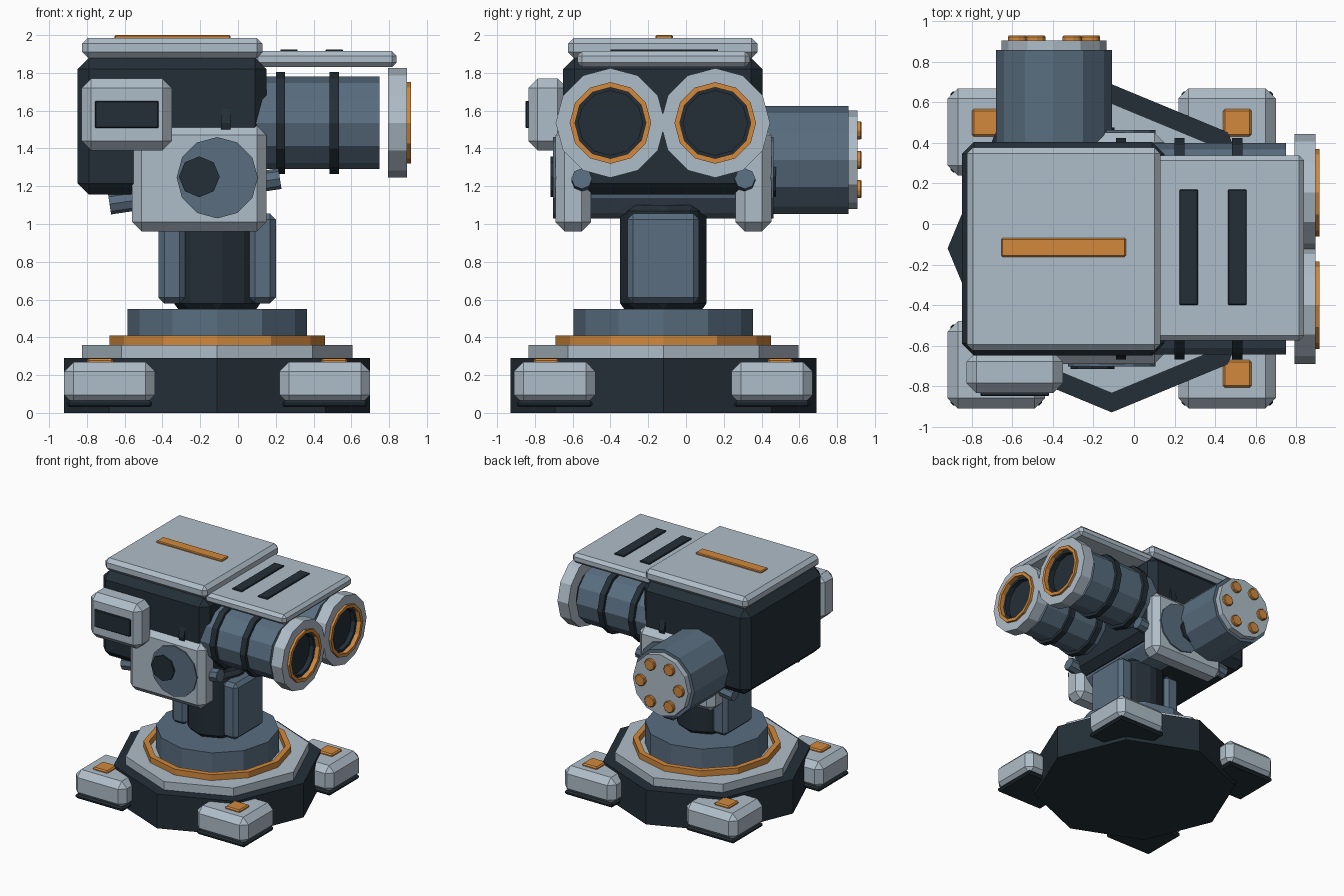
import bpy, bmesh, math
from mathutils import Vector, Matrix

if "Cube" in bpy.data.objects:
    bpy.data.objects.remove(bpy.data.objects["Cube"])

CX, CY = -0.11, -0.12   # vertical axis of the mount


def colour(name, rgb):
    m = bpy.data.materials.new(name)
    m.diffuse_color = (*rgb, 1)
    m.use_nodes = True
    m.node_tree.nodes["Principled BSDF"].inputs["Base Color"].default_value = m.diffuse_color
    return m


LIGHT = colour("light_grey", (0.43, 0.51, 0.58))
SLATE = colour("slate_blue", (0.100, 0.155, 0.215))
DARK = colour("dark_navy", (0.017, 0.028, 0.038))
ORANGE = colour("orange", (0.64, 0.25, 0.046))


def finish(name, bm, mat, bevel=0):
    bmesh.ops.recalc_face_normals(bm, faces=bm.faces)
    me = bpy.data.meshes.new(name)
    bm.to_mesh(me)
    bm.free()
    me.materials.append(mat)
    ob = bpy.data.objects.new(name, me)
    bpy.context.collection.objects.link(ob)
    if bevel:
        mod = ob.modifiers.new("chamfer", 'BEVEL')
        mod.width = bevel
        mod.segments = 1
        mod.limit_method = 'ANGLE'
    return ob


def box(name, x, y, z, mat, bevel=0.0):
    """Chamfered box from its (min, max) range on each axis."""
    bm = bmesh.new()
    bmesh.ops.create_cube(bm, size=1)
    for v in bm.verts:
        v.co = [(r[0] + r[1]) / 2 + c * (r[1] - r[0]) for r, c in zip((x, y, z), v.co)]
    return finish(name, bm, mat, bevel)


def lathe(name, start, end, outer, mat, n=12, inner=0.0, bevel=0.0):
    """Prism between two points, or a ring when an inner radius is given."""
    a, b = Vector(start), Vector(end)
    d = (b - a).normalized()
    up = Vector((1, 0, 0)) if abs(d.z) > 0.9 else Vector((0, 0, 1))
    u = (up - d * up.dot(d)).normalized()
    w = d.cross(u)
    bm = bmesh.new()

    def loop(p, r):
        return [bm.verts.new(p + (u * math.cos(t) + w * math.sin(t)) * r)
                for t in (2 * math.pi * i / n for i in range(n))]

    loops = [loop(a, outer), loop(b, outer)]
    if inner:
        loops += [loop(b, inner), loop(a, inner)]
    pairs = list(zip(loops, loops[1:] + loops[:1])) if inner else [(loops[0], loops[1])]
    for p, q in pairs:
        for i in range(n):
            j = (i + 1) % n
            bm.faces.new((p[i], p[j], q[j], q[i]))
    if not inner:
        bm.faces.new(loops[0])
        bm.faces.new(loops[1])
    return finish(name, bm, mat, bevel)


def upright(name, z0, z1, r, mat, **kw):
    return lathe(name, (CX, CY, z0), (CX, CY, z1), r, mat, **kw)


# Stepped base and turntable
upright("base", 0, 0.29, 0.81, DARK, n=8)
upright("base_plate", 0.29, 0.36, 0.715, LIGHT, n=8)
upright("turntable_ring", 0.36, 0.41, 0.57, ORANGE, inner=0.525)
upright("turntable_collar", 0.36, 0.55, 0.475, SLATE)

# Four feet, each with a sole and an orange cap
for sx in (-1, 1):
    for sy in (-1, 1):
        fx, fy = CX + sx * 0.57, CY + sy * 0.575
        box("foot", (fx - 0.24, fx + 0.24), (fy - 0.215, fy + 0.215), (0.045, 0.27), LIGHT, 0.05)
        box("foot_sole", (fx - 0.225, fx + 0.225), (fy - 0.2, fy + 0.2), (0.03, 0.065), DARK, 0.012)
        px, py = CX + sx * 0.62, CY + sy * 0.62
        box("foot_cap", (px - 0.07, px + 0.07), (py - 0.068, py + 0.068), (0.25, 0.288), ORANGE, 0.01)

# Column with side cheeks
upright("column", 0.55, 1.10, 0.24, DARK, n=8, bevel=0.03)
for s in (-1, 1):
    mx = CX + s * 0.24
    box("column_cheek", (mx - 0.07, mx + 0.07), (CY - 0.19, CY + 0.19), (0.58, 1.055), SLATE, 0.03)

# Tilt axle, yoke brackets, pivot knobs and pistons
lathe("tilt_axle", (CX, CY - 0.583, 1.245), (CX, CY + 0.583, 1.245), 0.215, SLATE)
for s in (-1, 1):
    by = CY + s * 0.477
    box("yoke_bracket", (-0.56, 0.15), (by - 0.095, by + 0.095), (0.96, 1.52), LIGHT, 0.05)
    lathe("pivot_knob", (-0.205, CY + s * 0.5, 1.25), (-0.205, CY + s * 0.597, 1.25), 0.108, DARK, n=8)
    py = CY + s * 0.432
    lathe("piston", (-0.68, py, 1.105), (0.222, py, 1.24), 0.055, SLATE, n=8)

# Head housing and lid
box("head", (-0.85, 0.15), (-0.65, 0.405), (1.155, 1.88), DARK, 0.06)
box("head_lid", (-0.825, 0.13), (-0.625, 0.378), (1.88, 1.985), LIGHT, 0.03)
box("lid_strip", (-0.655, -0.04), (-0.162, -0.07), (1.97, 2.0), ORANGE, 0.006)

# Cover over the tubes with two vents
box("tube_cover", (0.08, 0.84), (-0.575, 0.338), (1.83, 1.915), LIGHT, 0.025)
for x in (0.27, 0.51):
    box("cover_vent", (x - 0.046, x + 0.046), (-0.4, 0.17), (1.9, 1.925), DARK, 0.004)

# Twin tubes with bands, muzzles and lenses
TZ = 1.535
for ty in (-0.4, 0.155):
    def along(name, x0, x1, r, mat, **kw):
        return lathe(name, (x0, ty, TZ), (x1, ty, TZ), r, mat, **kw)
    along("tube", -0.2, 0.75, 0.245, SLATE)
    for x in (-0.065, 0.225, 0.51):
        along("tube_band", x - 0.025, x + 0.025, 0.27, DARK)
    along("muzzle", 0.793, 0.895, 0.29, LIGHT, inner=0.19)
    along("muzzle_ring", 0.88, 0.915, 0.216, ORANGE, inner=0.188)
    along("bore_liner", 0.795, 0.875, 0.19, DARK, inner=0.17)
    along("lens", 0.795, 0.835, 0.18, DARK)

# Sensor box on the front side
box("sensor_box", (-0.828, -0.35), (-0.835, -0.63), (1.39, 1.77), LIGHT, 0.05)
box("sensor_window", (-0.757, -0.42), (-0.85, -0.82), (1.508, 1.652), DARK, 0.005)

# Rear canister with cap and six bolts
BX, BZ = -0.395, 1.34
lathe("canister", (BX, 0.38, BZ), (BX, 0.86, BZ), 0.286, SLATE)
lathe("canister_cap", (BX, 0.85, BZ), (BX, 0.907, BZ), 0.26, LIGHT)
for i in range(6):
    t = math.pi / 3 * i
    x, z = BX + 0.18 * math.cos(t), BZ + 0.18 * math.sin(t)
    lathe("canister_bolt", (x, 0.89, z), (x, 0.93, z), 0.05, ORANGE, n=8, bevel=0.006)
